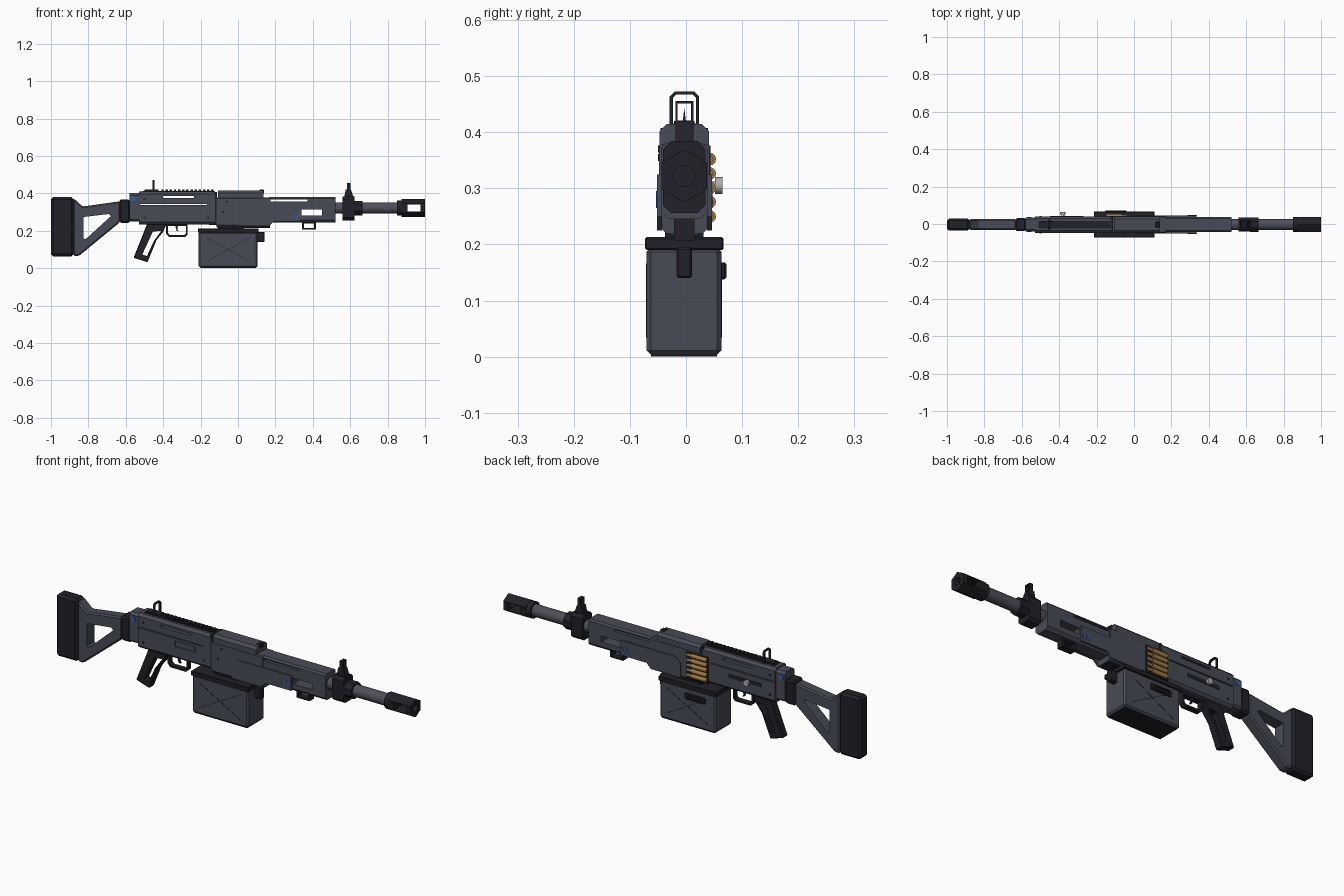
import bpy, bmesh, math
from mathutils import Vector

CY = -0.003      # mid plane of the gun body
BZ = 0.322       # barrel axis height


def material(name, rgb):
    m = bpy.data.materials.new(name)
    m.diffuse_color = (*rgb, 1)
    return m


GREY = material("slate grey", (0.066, 0.071, 0.093))
DARK = material("near black", (0.015, 0.015, 0.021))
STEEL = material("barrel grey", (0.075, 0.079, 0.1))
BRASS = material("brass", (0.36, 0.2, 0.055))
BLUE = material("blue accent", (0.03, 0.11, 0.5))
SILVER = material("silver", (0.42, 0.42, 0.43))


def extrude(name, pts, axis, a, b, mat, bevel=0):
    """Extrude a closed profile: axis 'y' takes (x, z), axis 'x' takes (y, z)."""
    bm = bmesh.new()
    at = (lambda p, t: (p[0], t, p[1])) if axis == 'y' else (lambda p, t: (t, p[0], p[1]))
    lo = [bm.verts.new(at(p, a)) for p in pts]
    hi = [bm.verts.new(at(p, b)) for p in pts]
    bm.faces.new(lo)
    bm.faces.new(hi[::-1])
    for i in range(len(pts)):
        j = (i + 1) % len(pts)
        bm.faces.new((lo[i], hi[i], hi[j], lo[j]))
    bmesh.ops.recalc_face_normals(bm, faces=bm.faces)
    me = bpy.data.meshes.new(name)
    bm.to_mesh(me)
    bm.free()
    ob = bpy.data.objects.new(name, me)
    bpy.context.collection.objects.link(ob)
    if mat:
        me.materials.append(mat)
    if bevel:
        mod = ob.modifiers.new("bevel", 'BEVEL')
        mod.width, mod.segments = bevel, 1
    return ob


def box(name, x0, x1, y0, y1, z0, z1, mat, bevel=0):
    return extrude(name, [(x0, z0), (x1, z0), (x1, z1), (x0, z1)], 'y', y0, y1, mat, bevel)


def tube(name, axis, c, r, a, b, mat, n=20, turn=0.0):
    pts = [(c[0] + r * math.cos(turn + math.tau * i / n),
            c[1] + r * math.sin(turn + math.tau * i / n)) for i in range(n)]
    ob = extrude(name, pts, axis, a, b, mat)
    if n > 8:
        for p in ob.data.polygons:
            p.use_smooth = len(p.vertices) == 4
        for e in ob.data.edges:   # keep the rims sharp
            v = [ob.data.vertices[i].co for i in e.vertices]
            k = 0 if axis == 'x' else 1
            e.use_edge_sharp = abs(v[0][k] - v[1][k]) < 1e-6
    return ob


def cut(ob, cutter):
    cutter.name = ob.name + "_cutter"
    cutter.hide_render = True
    cutter.hide_set(True)
    mod = ob.modifiers.new("cut", 'BOOLEAN')
    mod.operation, mod.object, mod.solver = 'DIFFERENCE', cutter, 'EXACT'


def cutbox(ob, *dims):
    cut(ob, box("cutter", *dims, None))


def section(w, z0, z1, ctop, cbot):
    """Chamfered cross-section in (y, z)."""
    return [(CY - w + cbot, z0), (CY + w - cbot, z0), (CY + w, z0 + cbot), (CY + w, z1 - ctop),
            (CY + w - ctop, z1), (CY - w + ctop, z1), (CY - w, z1 - ctop), (CY - w, z0 + cbot)]


# Shoulder stock: pad, open frame, collar
box("butt_pad", -1, -0.878, CY - 0.033, CY + 0.033, 0.064, 0.38, DARK, 0.012)
stock = extrude("stock_frame", [(-0.88, 0.375), (-0.83, 0.33), (-0.63, 0.358), (-0.63, 0.247),
                (-0.85, 0.066), (-0.88, 0.066)], 'y', CY - 0.029, CY + 0.029, GREY, 0.007)
cut(stock, extrude("cutter", [(-0.826, 0.274), (-0.69, 0.29), (-0.68, 0.278), (-0.815, 0.155),
                              (-0.826, 0.16)], 'y', -0.2, 0.2, None))
box("stock_collar", -0.634, -0.578, CY - 0.034, CY + 0.034, 0.243, 0.368, DARK, 0.008)

# Receiver
extrude("receiver_rear", section(0.038, 0.25, 0.402, 0.012, 0.01), 'x', -0.58, -0.525, GREY)
rec = extrude("receiver", section(0.044, 0.235, 0.41, 0.012, 0.012), 'x', -0.53, -0.122, GREY)
cutbox(rec, -0.40, -0.235, -0.2, 0.2, 0.376, 0.387)
cutbox(rec, -0.525, -0.165, -0.2, 0.2, 0.339, 0.344)
cutbox(rec, -0.32, -0.205, -0.1, CY - 0.040, 0.298, 0.33)
box("receiver_latch", -0.315, -0.21, CY - 0.043, CY - 0.037, 0.303, 0.325, GREY)
box("receiver_band", -0.126, -0.112, CY - 0.042, CY + 0.042, 0.24, 0.408, DARK)

# Feed section, hinged cover and neck to the ammunition box
extrude("feed_body", section(0.045, 0.22, 0.378, 0.004, 0.012), 'x', -0.116, 0.17, GREY)
extrude("feed_cover", section(0.044, 0.372, 0.415, 0.013, 0), 'x', -0.108, 0.135, GREY)
box("cover_catch", 0.115, 0.14, CY - 0.016, CY + 0.016, 0.40, 0.42, DARK, 0.004)
box("feed_neck", -0.11, 0.03, CY - 0.034, CY + 0.034, 0.205, 0.235, DARK)
box("feed_rail", -0.1, 0.17, CY - 0.025, CY + 0.025, 0.214, 0.226, DARK)

# Handguard with vents
hand = extrude("handguard", section(0.041, 0.245, 0.38, 0.008, 0.014), 'x', 0.165, 0.522, GREY)
cutbox(hand, 0.175, 0.372, -0.2, 0.2, 0.358, 0.367)
cutbox(hand, 0.34, 0.45, -0.2, 0.2, 0.283, 0.314)
for side, s in (("left", -1), ("right", 1)):
    y = sorted((CY + s * 0.04, CY + s * 0.049))
    extrude("side_plate_" + side, [(0.0, 0.225), (0.165, 0.225), (0.19, 0.25), (0.335, 0.25),
            (0.335, 0.325), (0.03, 0.325), (0.0, 0.30)], 'y', *y, GREY)
    # Blue slanted accents and rear dots
    y = sorted((CY + s * 0.048, CY + s * 0.0505))
    for x in (0.285, 0.308):
        extrude("accent_stripe_" + side, [(x, 0.265), (x + 0.008, 0.265), (x + 0.028, 0.295),
                (x + 0.02, 0.295)], 'y', *y, BLUE)
    y = sorted((CY + s * 0.036, CY + s * 0.041))
    tube("rear_button_" + side, 'y', (-0.56, 0.372), 0.013, *y, BLUE, 12)
    # Screws
    y = sorted((CY + s * 0.04, CY + s * 0.0465))
    for x, z in ((-0.5, 0.27), (-0.16, 0.27), (-0.08, 0.3), (-0.06, 0.355), (-0.5, 0.37)):
        if s < 0 or x < -0.17:
            tube("screw_" + side, 'y', (x, z), 0.006, *y, DARK, 8)

# Sling loop under the handguard
loop = box("sling_loop", 0.343, 0.417, CY - 0.018, CY + 0.018, 0.207, 0.25, DARK)
cutbox(loop, 0.353, 0.407, -0.2, 0.2, 0.216, 0.238)

# Cartridges in the feed opening
box("feed_opening", -0.155, -0.03, CY + 0.04, CY + 0.047, 0.232, 0.368, DARK)
for i in range(5):
    z = 0.25 + 0.0255 * i
    tube("cartridge", 'x', (CY + 0.045, z), 0.0115, -0.15, -0.065, BRASS, 12)
    tube("bullet_tip", 'x', (CY + 0.045, z), 0.007, -0.066, -0.037, BRASS, 12)

# Top rail and rear sight
box("top_rail", -0.51, -0.125, CY - 0.02, CY + 0.02, 0.405, 0.413, DARK)
for i in range(13):
    x = -0.41 + 0.0222 * i
    box("rail_tooth", x, x + 0.013, CY - 0.016, CY + 0.016, 0.412, 0.421, DARK)
box("rear_sight_base", -0.5, -0.425, CY - 0.018, CY + 0.018, 0.41, 0.42, DARK)
rear = extrude("rear_sight_loop", section(0.026, 0.408, 0.473, 0.009, 0), 'x', -0.458, -0.447, DARK)
cut(rear, extrude("cutter", section(0.0205, 0.416, 0.4675, 0.006, 0), 'x', -0.6, -0.3, None))

# Charging handle
box("charging_slot", -0.45, -0.27, CY + 0.043, CY + 0.0465, 0.296, 0.314, DARK)
tube("charging_stem", 'y', (-0.38, 0.305), 0.008, CY + 0.04, 0.054, SILVER, 10)
tube("charging_knob", 'y', (-0.38, 0.305), 0.015, 0.052, 0.065, SILVER, 12)

# Barrel, gas block and front sight
tube("barrel", 'x', (CY, BZ), 0.03, 0.5, 0.87, STEEL)
extrude("gas_block", section(0.038, 0.256, 0.384, 0.014, 0.014), 'x', 0.558, 0.622, DARK)
tube("gas_block_collar", 'x', (CY, BZ), 0.042, 0.62, 0.666, DARK, 8, math.pi / 8)
extrude("front_sight_post", [(0.568, 0.38), (0.618, 0.38), (0.604, 0.42), (0.576, 0.42)],
        'y', CY - 0.016, CY + 0.016, DARK)
hood = box("front_sight_hood", 0.583, 0.602, CY - 0.016, CY + 0.016, 0.415, 0.456, DARK)
cutbox(hood, 0.5, 0.7, CY - 0.012, CY + 0.012, 0.42, 0.4515)
extrude("front_sight_pin", [(CY - 0.003, 0.418), (CY + 0.003, 0.418), (CY, 0.443)],
        'x', 0.589, 0.596, DARK)

# Muzzle brake: hexagonal, bored, with side windows
tube("muzzle_collar", 'x', (CY, BZ), 0.041, 0.85, 0.9, DARK, 12)
muzzle = tube("muzzle_brake", 'x', (CY, BZ), 0.047, 0.875, 1.0, DARK, 6, math.pi / 2)
cutbox(muzzle, 0.905, 0.976, -0.2, 0.2, BZ - 0.02, BZ + 0.02)
cut(muzzle, tube("cutter", 'x', (CY, BZ), 0.019, 0.89, 1.1, None, 16))

# Open pistol grip
grip = extrude("pistol_grip", [(-0.485, 0.24), (-0.38, 0.24), (-0.40, 0.195), (-0.436, 0.15),
               (-0.484, 0.032), (-0.558, 0.056)], 'y', CY - 0.02, CY + 0.02, DARK, 0.004)
cut(grip, extrude("cutter", [(-0.455, 0.196), (-0.41, 0.2), (-0.45, 0.145), (-0.487, 0.065),
                             (-0.512, 0.073)], 'y', -0.2, 0.2, None))

# Trigger guard and trigger
guard = extrude("trigger_guard", [(-0.385, 0.24), (-0.27, 0.24), (-0.27, 0.18), (-0.282, 0.168),
                (-0.37, 0.168), (-0.385, 0.185)], 'y', CY - 0.013, CY + 0.013, DARK)
cut(guard, extrude("cutter", [(-0.375, 0.225), (-0.279, 0.225), (-0.279, 0.186), (-0.286, 0.178),
                              (-0.366, 0.178), (-0.375, 0.19)], 'y', -0.2, 0.2, None))
extrude("trigger", [(-0.338, 0.235), (-0.318, 0.235), (-0.325, 0.21), (-0.318, 0.197),
                    (-0.328, 0.2)], 'y', CY - 0.006, CY + 0.006, DARK)

# Ammunition box
box("ammo_box", -0.21, 0.105, -0.07, 0.063, 0.003, 0.195, GREY, 0.008)
box("ammo_box_bottom", -0.2, 0.095, -0.062, 0.055, 0, 0.006, DARK)
box("ammo_box_lid", -0.215, 0.11, -0.073, 0.067, 0.19, 0.213, DARK, 0.003)
box("front_clasp", 0.1, 0.142, CY - 0.014, CY + 0.014, 0.14, 0.195, DARK, 0.004)
handle = box("side_handle", -0.155, -0.04, 0.06, 0.072, 0.138, 0.168, DARK, 0.003)
cutbox(handle, -0.14, -0.055, 0.066, 0.1, 0.147, 0.159)
# Crossed creases pressed into both sides of the box
for y0, y1 in ((-0.0712, -0.069), (0.062, 0.0642)):
    for x0, x1 in ((-0.17, 0.065), (0.065, -0.17)):
        a, b = Vector((x0, 0.035)), Vector((x1, 0.165))
        n = Vector((-(b - a).y, (b - a).x)).normalized() * 0.0012
        extrude("box_crease", [a + n, b + n, b - n, a - n], 'y', y0, y1, DARK)
